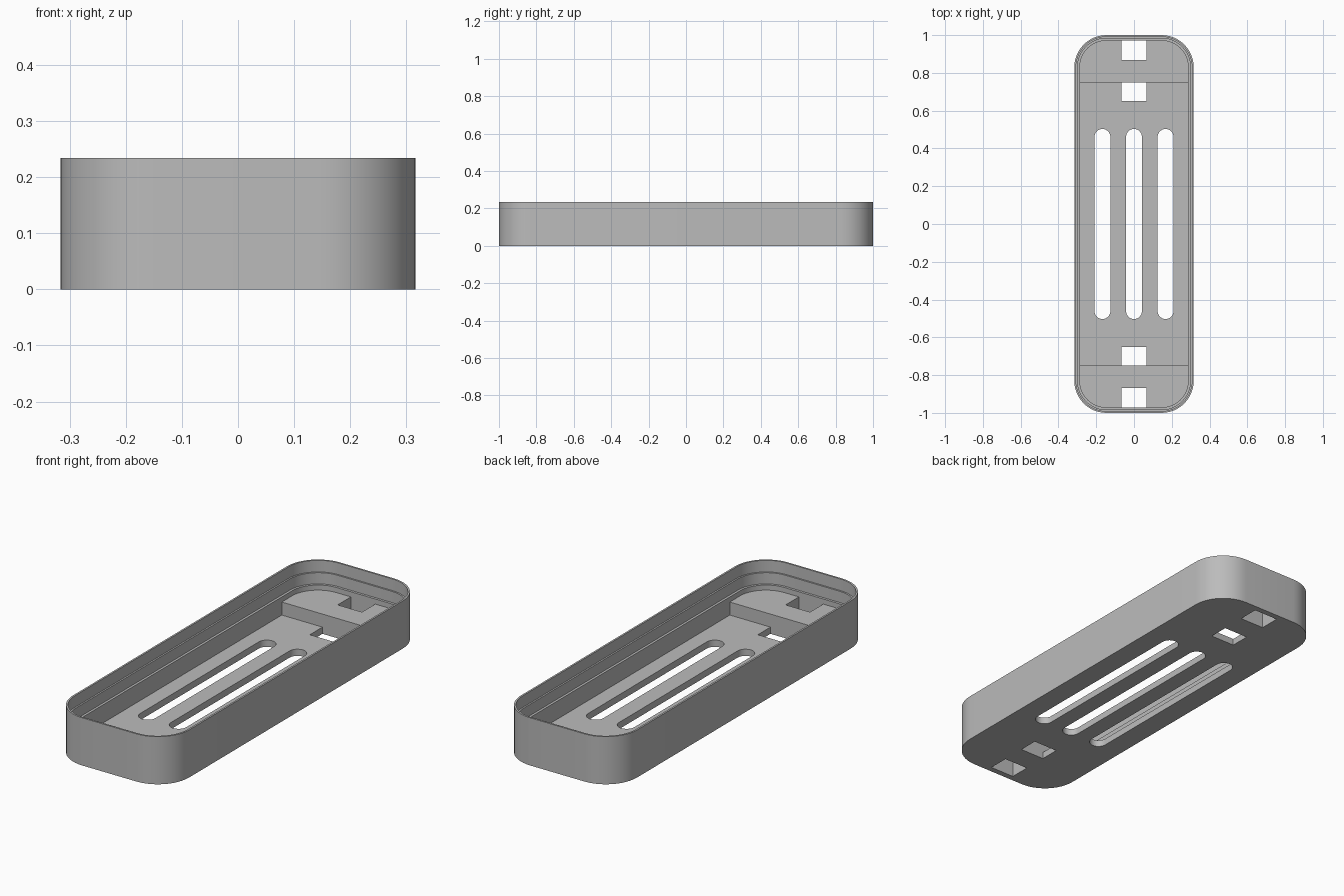
import bpy, bmesh, math

cube = bpy.data.objects.get("Cube")
if cube:
    bpy.data.objects.remove(cube, do_unlink=True)

HALF_X, HALF_Y, HEIGHT, CORNER = 0.316, 1.0, 0.234, 0.17
WALL = 0.029          # wall thickness at the floor
FLOOR, BLOCK = 0.033, 0.097   # heights of the floor and of the end blocks
BLOCK_Y = 0.75        # inner face of the end blocks
ABOVE = HEIGHT + 0.1

grey = bpy.data.materials.new("plain grey")
grey.use_nodes = True
colour = (0.5, 0.5, 0.5, 1)
grey.diffuse_color = colour
grey.node_tree.nodes["Principled BSDF"].inputs["Base Color"].default_value = colour


def rounded_outline(hx, hy, r, steps=12):
    """Counter-clockwise rounded rectangle, with no doubled points."""
    pts = []
    for quarter, (sx, sy) in enumerate([(1, 1), (-1, 1), (-1, -1), (1, -1)]):
        for i in range(steps + 1):
            a = math.pi / 2 * (quarter + i / steps)
            p = (sx * (hx - r) + r * math.cos(a), sy * (hy - r) + r * math.sin(a))
            if not pts or math.dist(p, pts[-1]) > 1e-5:
                pts.append(p)
    if math.dist(pts[0], pts[-1]) < 1e-5:
        pts.pop()
    return pts


def box_outline(x0, x1, y0, y1):
    return [(x0, y0), (x1, y0), (x1, y1), (x0, y1)]


def prism(name, outline, z0, z1):
    """Upright solid from a flat outline."""
    bm = bmesh.new()
    low = [bm.verts.new((x, y, z0)) for x, y in outline]
    high = [bm.verts.new((x, y, z1)) for x, y in outline]
    bm.faces.new(low[::-1])
    bm.faces.new(high)
    n = len(low)
    for i in range(n):
        j = (i + 1) % n
        bm.faces.new((low[i], low[j], high[j], high[i]))
    mesh = bpy.data.meshes.new(name)
    bm.to_mesh(mesh)
    bm.free()
    mesh.materials.append(grey)
    obj = bpy.data.objects.new(name, mesh)
    bpy.context.collection.objects.link(obj)
    return obj


# Outer body
tray = prism("tray", rounded_outline(HALF_X, HALF_Y, CORNER), 0, HEIGHT)
cutters = []


def cut(name, outline, z0, z1=ABOVE):
    cutter = prism(name, outline, z0, z1)
    cutter.hide_render = True
    mod = tray.modifiers.new(name, "BOOLEAN")
    mod.operation = "DIFFERENCE"
    mod.solver = "EXACT"
    mod.object = cutter
    cutters.append(cutter)


# Stepped cavity: thin rim, two ledges, down to the end blocks
for inset, z in [(0.009, 0.177), (0.017, 0.122), (WALL, BLOCK)]:
    cut("cavity_step",
        rounded_outline(HALF_X - inset, HALF_Y - inset, CORNER - inset), z)

# Deep floor between the end blocks
inner_x, inner_y = HALF_X - WALL, HALF_Y - WALL
cut("floor_pocket", box_outline(-inner_x, inner_x, -BLOCK_Y, BLOCK_Y), FLOOR)

# Three long round-ended slots
for x in (-0.167, 0, 0.167):
    slot = rounded_outline(0.042, 0.503, 0.042)
    cut("floor_slot", [(px + x, py) for px, py in slot], -0.1)

# Square holes at each end: one beside the block, one through it
for side in (-1, 1):
    for near, far in [(0.652, BLOCK_Y), (0.868, inner_y)]:
        y0, y1 = sorted((side * near, side * far))
        cut("strap_hole", box_outline(-0.066, 0.066, y0, y1), -0.1)

# Bake the cuts and drop the cutters
bpy.context.view_layer.update()
baked = bpy.data.meshes.new_from_object(
    tray.evaluated_get(bpy.context.evaluated_depsgraph_get()))
tray.modifiers.clear()
tray.data = baked
for cutter in cutters:
    bpy.data.objects.remove(cutter, do_unlink=True)

bpy.ops.object.select_all(action="DESELECT")
tray.select_set(True)
bpy.context.view_layer.objects.active = tray
bpy.ops.object.shade_smooth_by_angle(angle=math.radians(30))
